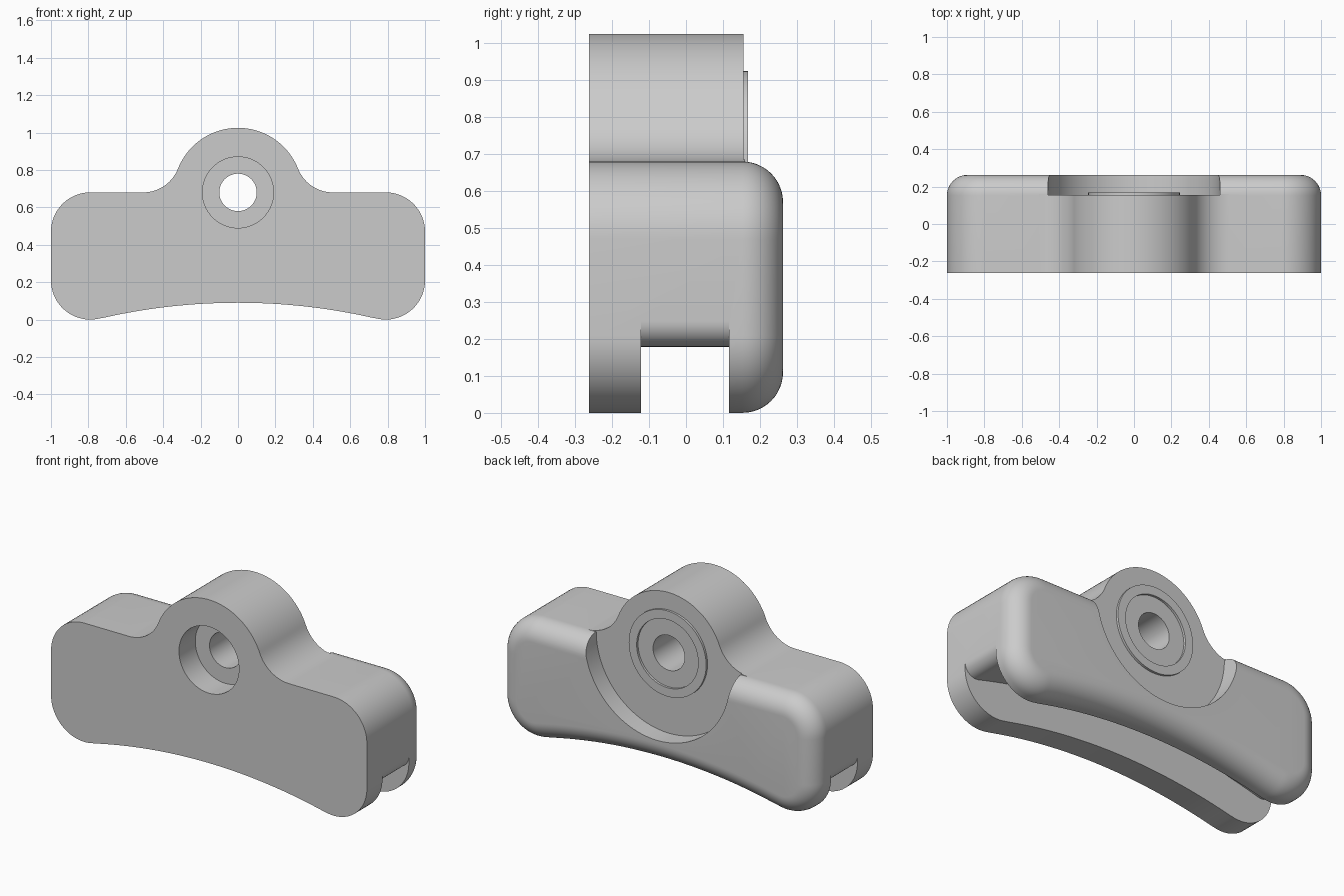
import bpy, bmesh
from math import sin, cos, pi, radians, sqrt, atan2, asin

cube = bpy.data.objects.get("Cube")
if cube:
    bpy.data.objects.remove(cube, do_unlink=True)

FRONT, BACK = -0.2625, 0.2625
TOP, CORNER, ROUND = 0.68, 0.21, 0.11
ARCH_Z, ARCH_R = -3.17, 3.26
RECESS_Y = 0.155

grey = bpy.data.materials.new("plain grey")
grey.use_nodes = True
grey.diffuse_color = (0.6, 0.6, 0.6, 1)
grey.node_tree.nodes["Principled BSDF"].inputs["Base Color"].default_value = (0.6, 0.6, 0.6, 1)


def arc(cx, cz, r, start, end, steps):
    """Points on an arc in the xz plane, angles in radians."""
    angles = [start + (end - start) * i / steps for i in range(steps + 1)]
    return [(cx + r * cos(a), cz + r * sin(a)) for a in angles]


def mirrored(half):
    """Close a right-hand half profile with its mirror image."""
    return half + [(-x, z) for x, z in reversed(half) if abs(x) > 1e-6]


def loft(name, sections):
    """Solid through matching (y, outline) sections."""
    bm = bmesh.new()
    rings = [[bm.verts.new((x, y, z)) for x, z in pts] for y, pts in sections]
    n = len(rings[0])
    for a, b in zip(rings, rings[1:]):
        for i in range(n):
            j = (i + 1) % n
            bm.faces.new((a[i], a[j], b[j], b[i]))
    bm.faces.new(rings[0])
    bm.faces.new(rings[-1])
    bmesh.ops.recalc_face_normals(bm, faces=bm.faces)
    mesh = bpy.data.meshes.new(name)
    bm.to_mesh(mesh)
    bm.free()
    obj = bpy.data.objects.new(name, mesh)
    bpy.context.collection.objects.link(obj)
    mesh.materials.append(grey)
    return obj


def prism(name, pts, y0, y1):
    return loft(name, [(y0, pts), (y1, pts)])


def disc(name, r, y0, y1):
    return prism(name, arc(0, TOP, r, 0, 2 * pi, 96)[:-1], y0, y1)


def combine(target, other, operation):
    """Apply a boolean and discard the helper."""
    other.hide_render = True
    mod = target.modifiers.new("combine", "BOOLEAN")
    mod.operation, mod.solver, mod.object = operation, "EXACT", other
    select(target)
    bpy.ops.object.modifier_apply(modifier=mod.name)
    bpy.data.objects.remove(other, do_unlink=True)


def select(obj):
    bpy.ops.object.select_all(action="DESELECT")
    obj.select_set(True)
    bpy.context.view_layer.objects.active = obj


def body_outline(inset):
    """Bar with round corners and an arched underside, shrunk by inset."""
    cx, low, high = 1 - CORNER, CORNER, TOP - CORNER
    lean = atan2(cx, low - ARCH_Z)
    r = CORNER - inset
    under = arc(0, ARCH_Z, ARCH_R + inset, pi / 2, pi / 2 - lean, 24)[:-1]
    lower = arc(cx, low, r, -pi / 2 - lean, 0, 20)
    upper = arc(cx, high, r, 0, pi / 2, 16)
    return mirrored(under + lower + upper)


# Bar body with a rounded rear rim
sections = [(FRONT, body_outline(0))]
for i in range(13):
    a = pi / 2 * i / 12
    sections.append((BACK - ROUND + ROUND * sin(a), body_outline(ROUND * (1 - cos(a)))))
body = loft("bar_body", sections)

# Round boss flowing into the bar through fillets
BOSS_R, FILLET = 0.345, 0.2
fx = sqrt((BOSS_R + FILLET) ** 2 - FILLET ** 2)
meet = asin(FILLET / (BOSS_R + FILLET))
half = [(0, 0.5), (0.42, 0.5)]
half += arc(fx, TOP + FILLET, FILLET, -pi / 2, -pi + meet, 14)
half += arc(0, TOP, BOSS_R, meet, pi / 2, 28)[1:]
combine(body, prism("boss", mirrored(half), FRONT, RECESS_Y + 0.005), "UNION")

# Rear recess, front counterbore and through hole
combine(body, disc("recess_cutter", 0.46, RECESS_Y, 0.5), "DIFFERENCE")
combine(body, disc("counterbore_cutter", 0.19, -0.5, -0.115), "DIFFERENCE")
combine(body, disc("hole_cutter", 0.1, -0.6, 0.6), "DIFFERENCE")

# Lengthwise slot underneath, its roof rounded at both ends
SLOT_R, END_R = 3.473, 0.07
ex = 1 - END_R
ez = ARCH_Z + sqrt((SLOT_R + END_R) ** 2 - ex ** 2)
tilt = atan2(ex, ez - ARCH_Z)
roof = arc(0, ARCH_Z, SLOT_R, pi / 2, pi / 2 - tilt, 24)[:-1]
roof += arc(ex, ez, END_R, -pi / 2 - tilt, 0, 12)
roof += [(1.2, ez), (1.2, -0.2)]
combine(body, prism("slot_cutter", mirrored(roof), -0.122, 0.117), "DIFFERENCE")

# Raised ring around the hole at the rear
ring = disc("rear_ring", 0.245, RECESS_Y - 0.005, 0.168)
combine(ring, disc("ring_cutter", 0.195, 0, 0.5), "DIFFERENCE")

for obj in (body, ring):
    select(obj)
    bpy.ops.object.shade_smooth_by_angle(angle=radians(30))
